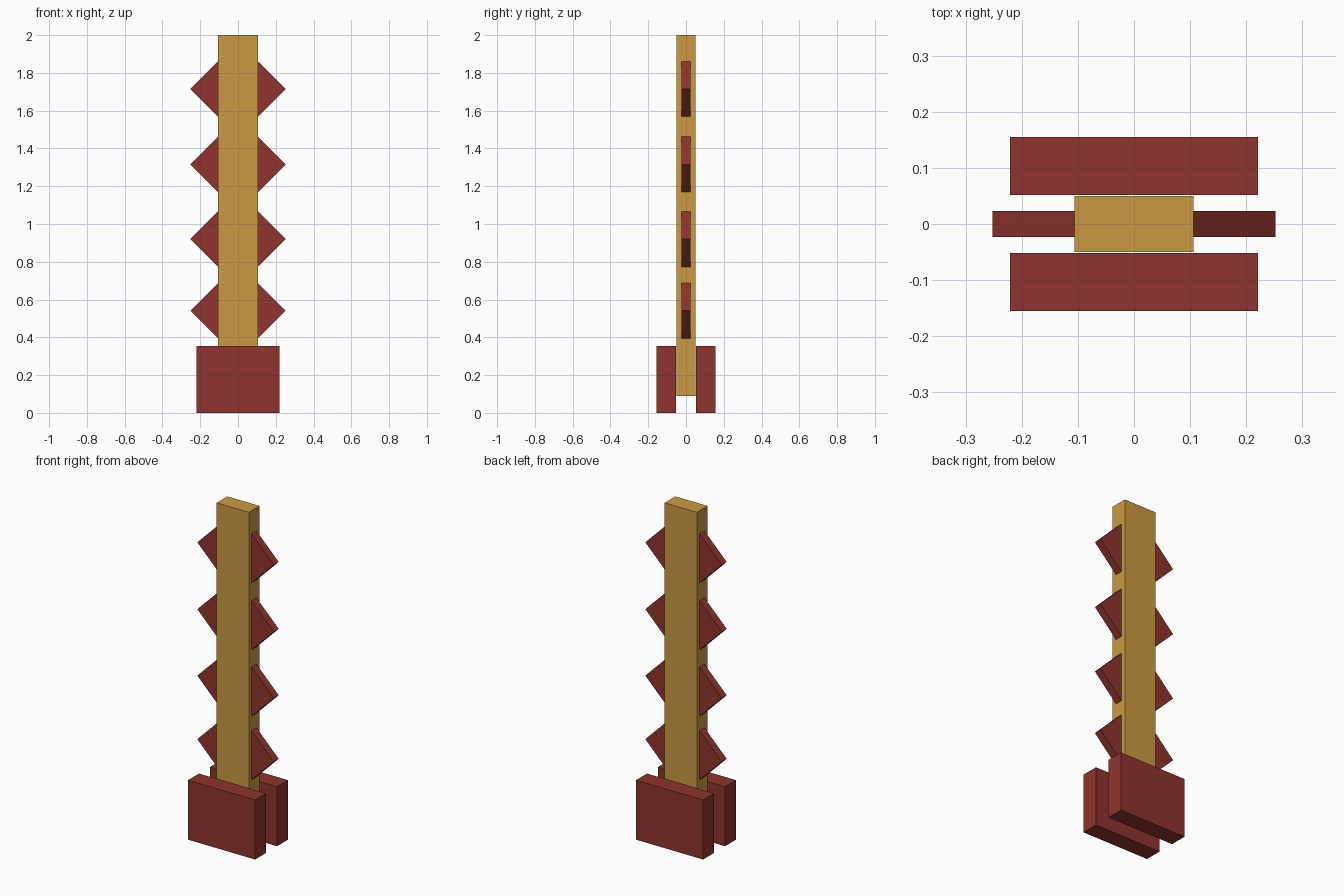
import bpy
import math

if "Cube" in bpy.data.objects:
    bpy.data.objects.remove(bpy.data.objects["Cube"])


def make_material(name, srgb):
    mat = bpy.data.materials.new(name)
    linear = [((c / 255 + 0.055) / 1.055) ** 2.4 for c in srgb]
    mat.diffuse_color = (*linear, 1.0)
    mat.use_nodes = True
    mat.node_tree.nodes["Principled BSDF"].inputs["Base Color"].default_value = mat.diffuse_color
    return mat


def make_box(name, size, centre, mat, tilt=0.0):
    """Box of the given size, optionally tilted about the y axis."""
    bpy.ops.mesh.primitive_cube_add(size=1, location=centre, rotation=(0, tilt, 0))
    box = bpy.context.object
    box.name = name
    box.scale = size
    bpy.ops.object.transform_apply(location=False, rotation=True, scale=True)
    box.data.materials.append(mat)
    return box


ochre = make_material("ochre", (204, 154, 66))
dark_red = make_material("dark red", (143, 52, 45))

# Upright post, ending a little above the ground
POST_BOTTOM, POST_TOP = 0.09, 2.0
make_box("post", (0.212, 0.10, POST_TOP - POST_BOTTOM),
         (0, 0, (POST_TOP + POST_BOTTOM) / 2), ochre)

# Two base blocks clamping the post front and back
for name, side in (("front_base_block", -1), ("back_base_block", 1)):
    make_box(name, (0.442, 0.103, 0.355), (0, side * 0.1035, 0.1775), dark_red)

# Square plates set on their corners through the post
plate_side = 0.2525 * math.sqrt(2)
for i, z in enumerate((0.541, 0.92, 1.316, 1.715)):
    make_box(f"diamond_plate_{i + 1}", (plate_side, 0.046, plate_side),
             (0, 0, z), dark_red, math.radians(45))
